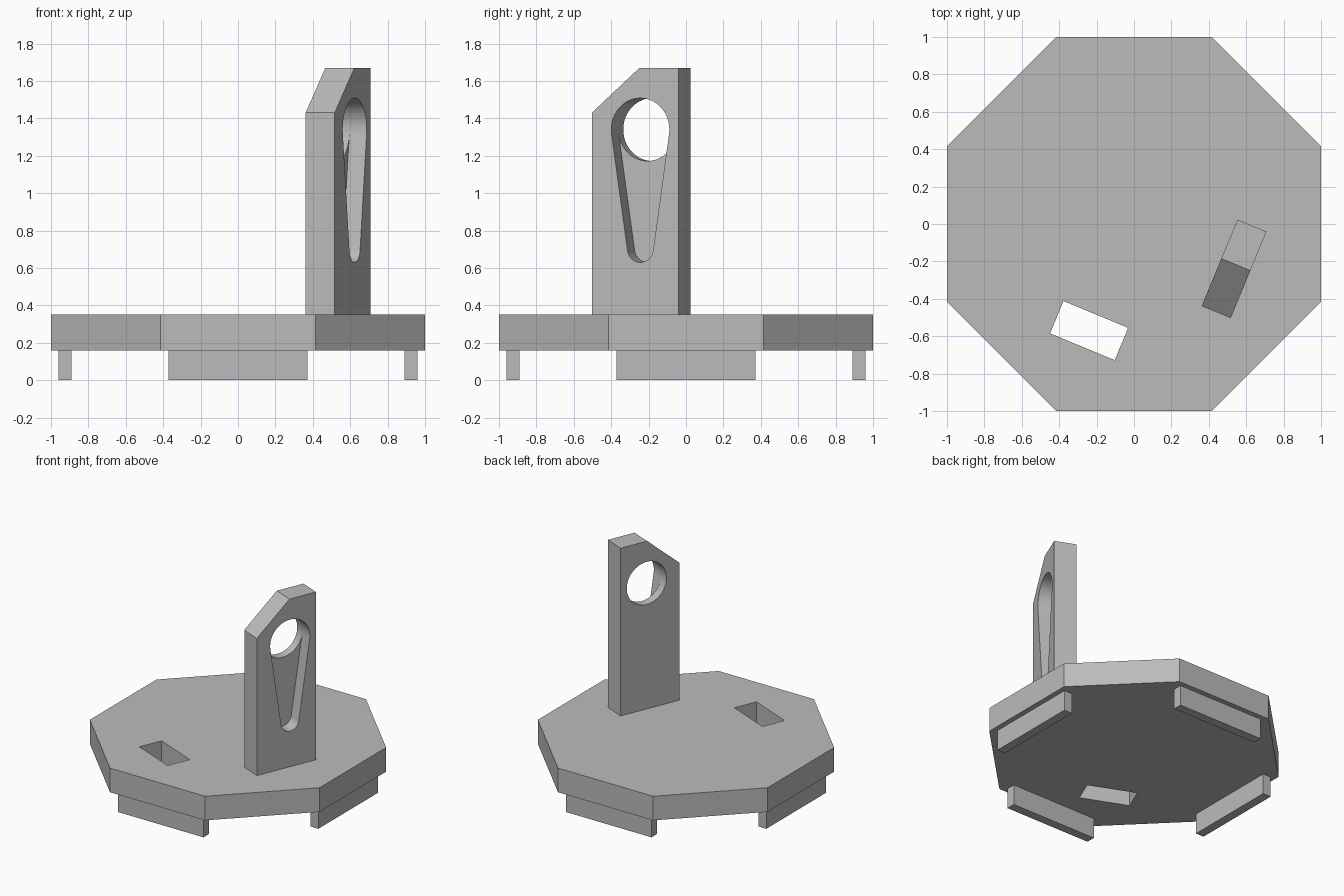
import bpy, bmesh
from math import sin, cos, pi, radians, asin
from mathutils import Matrix

cube = bpy.data.objects.get("Cube")
if cube:
    bpy.data.objects.remove(cube, do_unlink=True)

grey = bpy.data.materials.new("plain_grey")
grey.use_nodes = True
COLOR = (0.5, 0.5, 0.5, 1)
grey.diffuse_color = COLOR
grey.node_tree.nodes["Principled BSDF"].inputs["Base Color"].default_value = COLOR


def prism(name, outline, low, high, matrix=Matrix()):
    """Extrude a counter-clockwise outline from low to high along local z."""
    bm = bmesh.new()
    face = bm.faces.new([bm.verts.new((x, y, low)) for x, y in outline])
    grown = bmesh.ops.extrude_face_region(bm, geom=[face])["geom"]
    moved = [v for v in grown if isinstance(v, bmesh.types.BMVert)]
    bmesh.ops.translate(bm, verts=moved, vec=(0, 0, high - low))
    bmesh.ops.recalc_face_normals(bm, faces=bm.faces)
    bm.transform(matrix)
    mesh = bpy.data.meshes.new(name)
    bm.to_mesh(mesh)
    bm.free()
    mesh.materials.append(grey)
    obj = bpy.data.objects.new(name, mesh)
    bpy.context.collection.objects.link(obj)
    return obj


def rectangle(w, d):
    return [(-w / 2, -d / 2), (w / 2, -d / 2), (w / 2, d / 2), (-w / 2, d / 2)]


def arc(cx, cy, r, start, end, steps):
    angles = [start + (end - start) * i / steps for i in range(steps + 1)]
    return [(cx + r * cos(a), cy + r * sin(a)) for a in angles]


def cut(obj, cutter):
    cutter.hide_render = True
    mod = obj.modifiers.new("cut", "BOOLEAN")
    mod.operation = "DIFFERENCE"
    mod.solver = "EXACT"
    mod.object = cutter
    bpy.context.view_layer.objects.active = obj
    bpy.ops.object.modifier_apply(modifier=mod.name)
    bpy.data.objects.remove(cutter, do_unlink=True)


# Octagonal base with a slanted rectangular opening
TILT = radians(22.5)
radius = 1 / cos(pi / 8)
octagon = arc(0, 0, radius, pi / 8, pi / 8 + 7 * pi / 4, 7)
base = prism("base_plate", octagon, 0.16, 0.35)
spot = Matrix.Translation((-0.24, -0.57, 0)) @ Matrix.Rotation(-TILT, 4, "Z")
cut(base, prism("opening_cutter", rectangle(0.374, 0.187), 0, 0.6, spot))

# Four feet, one along every other edge
for i, side in enumerate(("front", "left", "back", "right")):
    place = Matrix.Rotation(i * pi / 2, 4, "Z") @ Matrix.Translation((0, -0.925, 0))
    prism(side + "_foot", rectangle(0.745, 0.07), 0, 0.16, place)

# Upright post: local x runs along its width, y upward, z through its thickness
stand = (Matrix.Translation((0.535, -0.24, 0.35))
         @ Matrix.Rotation(pi / 2 - TILT, 4, "Z") @ Matrix.Rotation(pi / 2, 4, "X"))
HALF = 0.084
post = prism("post", [(-0.25, 0), (0.25, 0), (0.25, 1.32), (0.025, 1.32), (-0.25, 1.08)],
             -HALF, HALF, stand)

# Round hole right through, with a tapering recess below it on the outer face
hole_y, hole_r, tip_y, tip_r, off = 0.99, 0.168, 0.355, 0.075, 0.03
lean = asin((hole_r - tip_r) / (hole_y - tip_y))
top = arc(off, hole_y, hole_r, -lean, pi + lean, 36)
tip = arc(off, tip_y, tip_r, pi + lean, 2 * pi - lean, 18)
cut(post, prism("recess_cutter", top + tip, HALF - 0.1, HALF + 0.1, stand))
circle = arc(off, hole_y, hole_r, -lean, pi + lean, 36) \
    + arc(off, hole_y, hole_r, pi + lean, 2 * pi - lean, 24)[1:-1]
cut(post, prism("hole_cutter", circle, -0.3, 0.3, stand))

# Smooth the round walls, keep the corners sharp
bpy.ops.object.select_all(action="DESELECT")
post.select_set(True)
bpy.context.view_layer.objects.active = post
bpy.ops.object.shade_smooth_by_angle(angle=radians(30))
